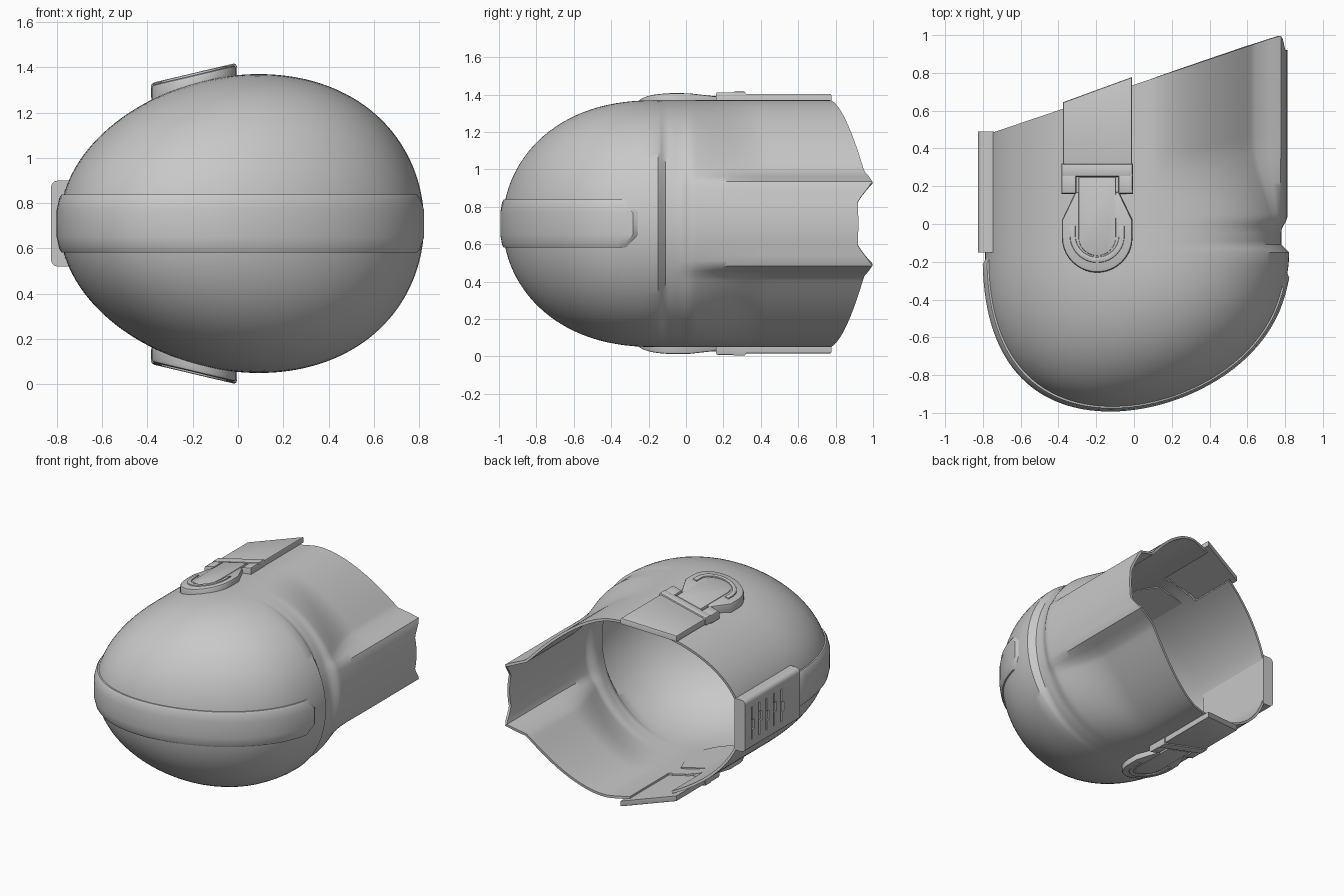
import bpy, bmesh
from math import sin, cos, pi, radians, asin, exp, sqrt

if "Cube" in bpy.data.objects:
    bpy.data.objects.remove(bpy.data.objects["Cube"])

grey = bpy.data.materials.new("plain_grey")
grey.use_nodes = True
GREY = (0.58, 0.58, 0.58, 1)
grey.diffuse_color = GREY
grey.node_tree.nodes["Principled BSDF"].inputs["Base Color"].default_value = GREY

MID = 0.71      # height of the symmetry plane
SIDES = 144


def smooth(a, b, t):
    t = min(max((t - a) / (b - a), 0), 1)
    return t * t * (3 - 2 * t)


def finish(name, bm, modifiers=(), angle=35):
    """Turn a bmesh into an object, apply its modifiers and shade it."""
    mesh = bpy.data.meshes.new(name)
    bm.to_mesh(mesh)
    bm.free()
    mesh.materials.append(grey)
    obj = bpy.data.objects.new(name, mesh)
    bpy.context.collection.objects.link(obj)
    bpy.ops.object.select_all(action='DESELECT')
    bpy.context.view_layer.objects.active = obj
    obj.select_set(True)
    for kind, settings in modifiers:
        mod = obj.modifiers.new(kind.title(), kind)
        for key, value in settings.items():
            setattr(mod, key, value)
        bpy.ops.object.modifier_apply(modifier=mod.name)
    bpy.ops.object.shade_smooth_by_angle(angle=radians(angle))
    return obj


def skin(rows, closed):
    """Join rows of points with quads."""
    bm = bmesh.new()
    grid = [[bm.verts.new(p) for p in row] for row in rows]
    count = len(rows[0])
    for a, b in zip(grid, grid[1:]):
        for i in range(count if closed else count - 1):
            j = (i + 1) % count
            bm.faces.new((a[i], a[j], b[j], b[i]))
    bmesh.ops.remove_doubles(bm, verts=bm.verts, dist=1e-5)
    bmesh.ops.recalc_face_normals(bm, faces=bm.faces)
    return bm


def dome(u, v, w):
    """Front dome from a unit direction: u sideways, v up, w forward."""
    rim = 0.01 * max(u, 0) * exp(-(w / 0.12) ** 2)
    return (0.012 + 0.8 * u + 0.08 * v * v - 0.135 * w * w + rim,
            -0.15 - 0.83 * max(w, 0) ** 0.87, MID + 0.66 * v)


def sleeve(theta, s):
    """Rear sleeve with flattened flanks and a slanted, notched opening."""
    u, v = cos(theta), sin(theta)
    x, z = 0.012 + 0.8 * u + 0.08 * v * v, MID + 0.66 * v
    notch = 0
    if u > 0:
        h = min(abs(v), 1)
        grow = smooth(0.05, 0.55, s)
        flank = 0.092 + 0.76 * (1 - h) ** 0.6
        x += grow * smooth(0.33, 0.43, h) * (flank - x)
        x += 0.008 * grow * exp(-((h - 0.34) / 0.08) ** 2)
        notch = 0.09 * (1 - min(max((abs(z - MID) - 0.12) / 0.11, 0), 1))
    end = 0.737 + 0.338 * x - notch * smooth(0.5, 1, s)
    y = -0.15 + s * (end + 0.15)
    groove = smooth(-0.15, -0.11, y) * (1 - smooth(-0.04, 0.04, y))
    x += max(u, 0) * (0.01 * (1 - smooth(-0.15, -0.1, y)) - 0.032 * groove)
    return x, y, z


# Shell: dome and sleeve in one skin, open under the straps, thickened inward
angles = [2 * pi * i / SIDES for i in range(SIDES)]
rows = [[dome(sin(p) * cos(t), sin(p) * sin(t), cos(p)) for t in angles]
        for p in (pi / 2 * k / 28 for k in range(28))]
rows += [[sleeve(t, k / 56) for t in angles] for k in range(57)]
shell_mesh = skin(rows, True)
front = min(shell_mesh.faces, key=lambda f: f.calc_center_median().y)
if front.normal.y > 0:
    bmesh.ops.reverse_faces(shell_mesh, faces=shell_mesh.faces)
openings = [f for f in shell_mesh.faces
            if all(-0.36 < v.co.x < -0.02 and v.co.y > 0.26 for v in f.verts)]
bmesh.ops.delete(shell_mesh, geom=openings, context='FACES')
finish("shell", shell_mesh, [("SOLIDIFY", {"thickness": 0.018, "offset": -1})])

# Raised band around the front
rows = []
for v, lift in ((-0.195, 0.98), (-0.195, 1.012), (-0.17, 1.02), (-0.09, 1.022),
                (0.09, 1.022), (0.17, 1.02), (0.195, 1.012), (0.195, 0.98)):
    k = sqrt(1 - v * v)
    start = asin(0.07 + 0.07 * smooth(0.1, 0.2, abs(v)))
    row = []
    for i in range(61):
        a = start + (pi - start) * i / 60
        inset = 0.98 if i in (0, 60) else lift
        row.append(dome(k * inset * cos(a), v, k * inset * sin(a)))
    rows.append(row)
finish("front_band", skin(rows, False))


def box(bm, low, high):
    made = bmesh.ops.create_cube(bm, size=1)["verts"]
    for vert in made:
        vert.co = [a + (b - a) * (c + 0.5) for a, b, c in zip(low, high, vert.co)]


# Side plate with a row of cut slots
slots = bmesh.new()
for k in range(5):
    y = 0.07 + 0.085 * k
    box(slots, (-0.9, y - 0.007, 0.59), (-0.812, y + 0.007, 0.83))
    box(slots, (-0.9, y - 0.03, 0.66 + 0.03 * (k % 2)),
        (-0.813, y + 0.001, 0.73 + 0.03 * (k % 2)))
cutter = finish("slot_cutter", slots)
cutter.hide_render = True
plate = bmesh.new()
box(plate, (-0.826, -0.15, 0.52), (-0.74, 0.49, 0.9))
long_edges = [e for e in plate.edges if all(v.co.x < -0.8 for v in e.verts)
              and abs(e.verts[0].co.y - e.verts[1].co.y) > 0.1]
bmesh.ops.bevel(plate, geom=long_edges, offset=0.03, segments=3,
                profile=0.5, affect='EDGES')
finish("side_plate", plate, [
    ("BOOLEAN", {"object": cutter, "operation": 'DIFFERENCE', "solver": 'EXACT',
                 "use_self": True})])
bpy.data.objects.remove(cutter)


# Buckles: prisms lying on a tilted plane, repeated top and bottom
CX = -0.195


def prism(name, outline, low, high, bevel=0.01):
    for side in ("top", "bottom"):
        bm = bmesh.new()

        def place(x, y, h):
            z = 1.371 + (x - CX) * 0.236 + h
            return x, y, z if side == "top" else 2 * MID - z

        lower = [bm.verts.new(place(x, y, low)) for x, y in outline]
        upper = [bm.verts.new(place(x, y, high)) for x, y in outline]
        bm.faces.new(lower)
        cap = bm.faces.new(upper)
        for i in range(len(outline)):
            j = (i + 1) % len(outline)
            bm.faces.new((lower[i], lower[j], upper[j], upper[i]))
        bmesh.ops.recalc_face_normals(bm, faces=bm.faces)
        bmesh.ops.bevel(bm, geom=list(cap.edges), offset=bevel, segments=2,
                        profile=0.5, affect='EDGES')
        finish(side + "_" + name, bm)


def arc(radius, y, steps=20):
    """Half circle opening to the back, from left to right."""
    return [(CX - radius * cos(pi * i / steps), y - radius * sin(pi * i / steps))
            for i in range(steps + 1)]


def rect(x0, x1, y0, y1):
    return [(x0, y0), (x1, y0), (x1, y1), (x0, y1)]


prism("strap", [(-0.375, 0.26), (-0.01, 0.26), (-0.01, 0.778), (-0.375, 0.645)],
      -0.05, -0.008)
prism("buckle_bar", rect(-0.385, -0.005, 0.25, 0.32), -0.05, 0.004, 0.015)
prism("buckle_left_post", rect(-0.085, -0.005, 0.16, 0.26), -0.06, 0.0, 0.015)
prism("buckle_right_post", rect(-0.385, -0.305, 0.16, 0.26), -0.06, 0.0, 0.015)
prism("buckle_base", arc(0.187, -0.07) + [(-0.008, 0.02), (-0.08, 0.17),
                                         (-0.31, 0.17), (-0.382, 0.02)],
      -0.07, -0.005, 0.015)
prism("buckle_ridge", arc(0.145, -0.06) + [(CX + 0.145, -0.01), (CX + 0.115, -0.01)]
      + arc(0.115, -0.06)[::-1] + [(CX - 0.115, -0.01), (CX - 0.145, -0.01)],
      -0.03, 0.004, 0.006)
prism("buckle_tongue", arc(0.1, -0.07) + [(CX + 0.1, 0.25), (CX - 0.1, 0.25)],
      -0.05, 0.001)
